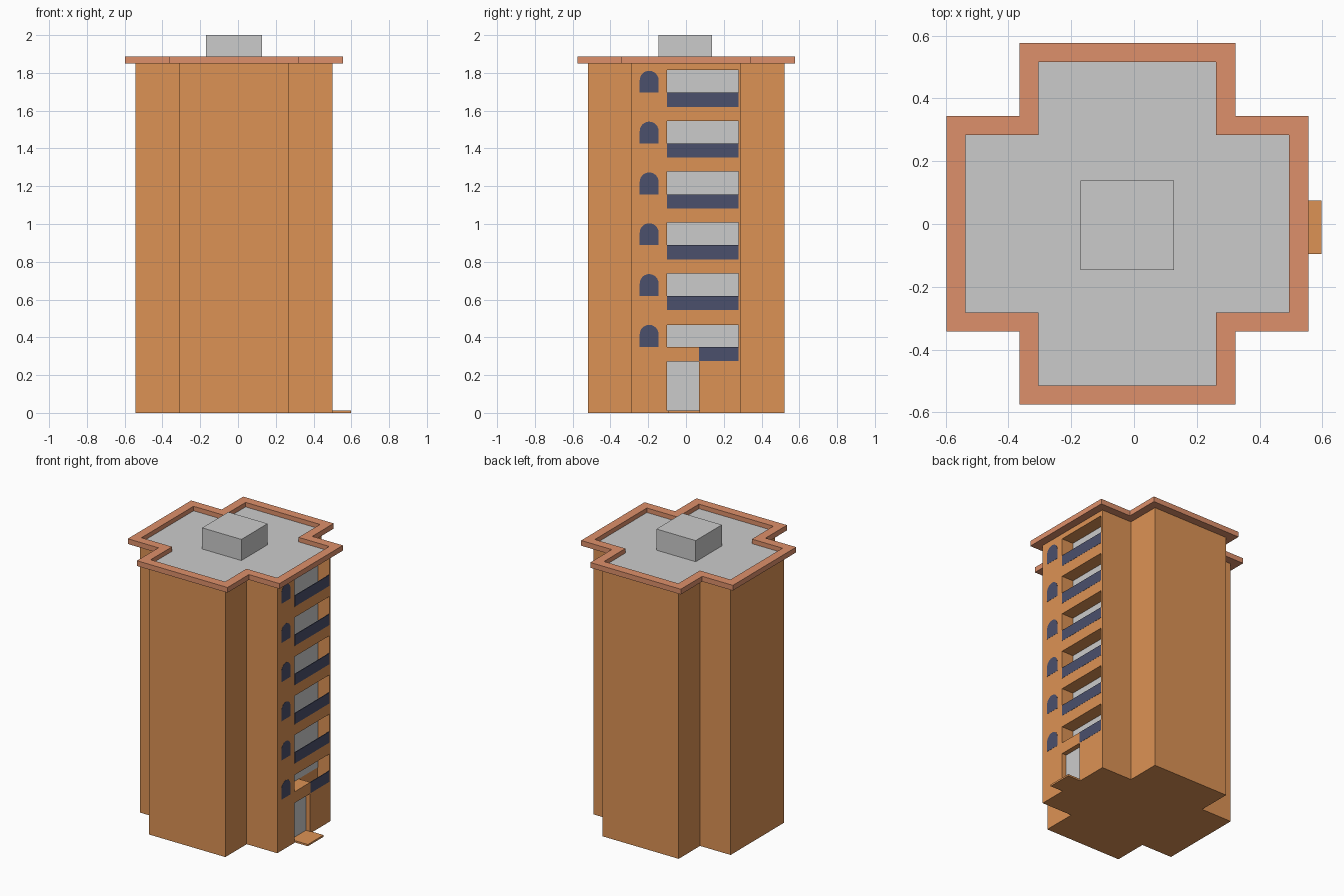
import bpy, bmesh, math

if "Cube" in bpy.data.objects:
    bpy.data.objects.remove(bpy.data.objects["Cube"])

CX, CY = -0.021, 0.001      # centre of the tower
FACE = CX + 0.52            # x of the balcony wall
STEP = 0.269                # storey height
FLOORS = 6


def material(name, rgb):
    m = bpy.data.materials.new(name)
    m.diffuse_color = (*rgb, 1)
    m.use_nodes = True
    m.node_tree.nodes["Principled BSDF"].inputs["Base Color"].default_value = m.diffuse_color
    return m


ORANGE = material("orange wall", (0.72, 0.29, 0.09))
CORAL = material("coral trim", (0.73, 0.28, 0.147))
NAVY = material("navy", (0.07, 0.08, 0.15))


def finish(name, bm, mat=None):
    bmesh.ops.recalc_face_normals(bm, faces=bm.faces)
    me = bpy.data.meshes.new(name)
    bm.to_mesh(me)
    bm.free()
    ob = bpy.data.objects.new(name, me)
    bpy.context.collection.objects.link(ob)
    if mat:
        me.materials.append(mat)
    return ob


def add_prism(bm, pts, lo, hi, axis="z"):
    """Extrude a 2D outline: (x, y) along z, or (y, z) along x."""
    def at(p, h):
        return (p[0], p[1], h) if axis == "z" else (h, p[0], p[1])
    a = [bm.verts.new(at(p, lo)) for p in pts]
    b = [bm.verts.new(at(p, hi)) for p in pts]
    bm.faces.new(a[::-1])
    bm.faces.new(b)
    n = len(pts)
    for i in range(n):
        j = (i + 1) % n
        bm.faces.new((a[i], a[j], b[j], b[i]))


def prism(name, pts, lo, hi, mat=None, axis="z"):
    bm = bmesh.new()
    add_prism(bm, pts, lo, hi, axis)
    return finish(name, bm, mat)


def rect(a0, a1, b0, b1):
    return [(a0, b0), (a1, b0), (a1, b1), (a0, b1)]


def cross(r, w):
    """Plus-shaped plan with reach r and arm half width w."""
    pts = [(r, -w), (r, w), (w, w), (w, r), (-w, r), (-w, w),
           (-r, w), (-r, -w), (-w, -w), (-w, -r), (w, -r), (w, -w)]
    return [(CX + x, CY + y) for x, y in pts]


# Tower body with balcony and door recesses
Y0, YM, Y1 = -0.10, 0.07, 0.277
DEPTH, DOOR_DEPTH = 0.09, 0.035
body = prism("tower_body", cross(0.521, 0.289), 0, 1.85, ORANGE)
FACE = CX + 0.521

bm = bmesh.new()
for i in range(FLOORS):
    z = 0.275 + i * STEP
    if i == 0:   # the lowest balcony steps up over the door
        outline = [(YM, z), (Y1, z), (Y1, z + 0.19), (Y0, z + 0.19),
                   (Y0, z + 0.075), (YM, z + 0.075)]
    else:
        outline = rect(Y0, Y1, z, z + 0.195)
    add_prism(bm, outline, FACE - DEPTH, FACE + 0.1, "x")
add_prism(bm, rect(Y0, YM - 0.001, 0.012, 0.273), FACE - DOOR_DEPTH, FACE + 0.1, "x")
cutter = finish("recess_cutter", bm)
cutter.hide_render = True

mod = body.modifiers.new("recesses", "BOOLEAN")
mod.operation = "DIFFERENCE"
mod.solver = "EXACT"
mod.object = cutter
bpy.context.view_layer.objects.active = body
bpy.ops.object.modifier_apply(modifier=mod.name)
bpy.data.objects.remove(cutter)

# Balcony back walls, railings and arched windows
WY, WR = -0.195, 0.05
for i in range(FLOORS):
    z = 0.275 + i * STEP
    top = z + (0.19 if i == 0 else 0.195)
    back = FACE - DEPTH
    base = z + 0.075 if i == 0 else z
    prism(f"balcony_back_{i + 1}", rect(Y0, Y1, base, top), back - 0.002, back + 0.002, None, "x")
    prism(f"railing_{i + 1}", rect(YM if i == 0 else Y0, Y1, z, z + 0.075),
          FACE - 0.004, FACE + 0.001, NAVY, "x")
    sill = z + 0.075
    arch = [(WY - WR, sill), (WY + WR, sill)]
    arch += [(WY + WR * math.cos(math.pi * k / 12), sill + 0.066 + WR * math.sin(math.pi * k / 12))
             for k in range(13)]
    prism(f"arched_window_{i + 1}", arch, FACE - 0.004, FACE + 0.001, NAVY, "x")

# Door and entrance step
prism("door", rect(Y0, YM - 0.001, 0.012, 0.273),
      FACE - DOOR_DEPTH - 0.002, FACE - DOOR_DEPTH + 0.002, None, "x")
prism("entrance_step", rect(FACE - 0.005, 0.597, -0.095, 0.075), 0, 0.012, ORANGE)

# Overhanging roof rim: a cross-shaped ring
bm = bmesh.new()
loops = [[bm.verts.new((x, y, z)) for x, y in cross(r, w)]
         for r, w, z in ((0.576, 0.3435, 1.85), (0.576, 0.3435, 1.886),
                         (0.515, 0.2825, 1.886), (0.515, 0.2825, 1.85))]
for k in range(4):
    a, b = loops[k], loops[(k + 1) % 4]
    for i in range(12):
        j = (i + 1) % 12
        bm.faces.new((a[i], a[j], b[j], b[i]))
finish("roof_rim", bm, CORAL)

# Roof deck and rooftop hut
prism("roof_deck", cross(0.515, 0.2825), 1.845, 1.855)
prism("rooftop_hut", rect(-0.17, 0.128, -0.146, 0.138), 1.85, 2.0)
